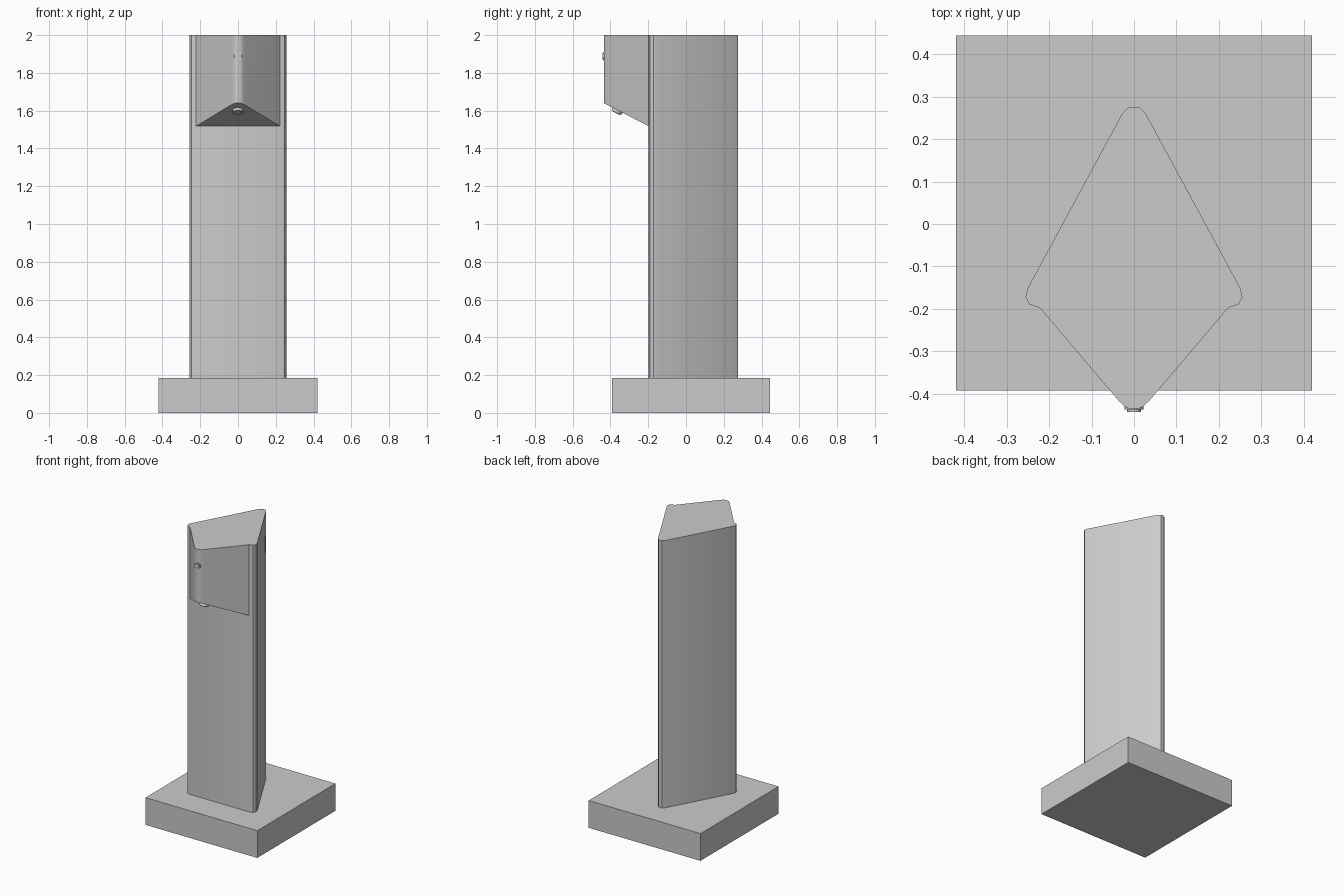
import bpy, bmesh, math
from mathutils import Vector

if "Cube" in bpy.data.objects:
    bpy.data.objects.remove(bpy.data.objects["Cube"])


def prism(name, outline, bottom, top):
    """Extrude a plan outline; bottom(y) gives the height of the lower edge."""
    bm = bmesh.new()
    lo = [bm.verts.new((x, y, bottom(y))) for x, y in outline]
    hi = [bm.verts.new((x, y, top)) for x, y in outline]
    n = len(outline)
    bm.faces.new(lo[::-1])
    bm.faces.new(hi)
    for i in range(n):
        j = (i + 1) % n
        bm.faces.new((lo[i], lo[j], hi[j], hi[i]))
    bmesh.ops.recalc_face_normals(bm, faces=bm.faces[:])
    me = bpy.data.meshes.new(name)
    bm.to_mesh(me)
    bm.free()
    ob = bpy.data.objects.new(name, me)
    bpy.context.collection.objects.link(ob)
    smooth(ob)
    return ob


def smooth(ob):
    bpy.ops.object.select_all(action='DESELECT')
    ob.select_set(True)
    bpy.context.view_layer.objects.active = ob
    bpy.ops.object.shade_smooth_by_angle(angle=math.radians(35))


def mirrored(half):
    return half + [(-x, y) for x, y in reversed(half)]


def disc(name, start, direction, radius, length):
    """Short cylinder growing from start along direction."""
    d = Vector(direction).normalized()
    bpy.ops.mesh.primitive_cylinder_add(vertices=24, radius=radius, depth=length,
                                        location=Vector(start) + d * length / 2)
    ob = bpy.context.object
    ob.name = name
    ob.rotation_euler = d.to_track_quat('Z', 'Y').to_euler()
    smooth(ob)


# square foot
prism("base_plinth", mirrored([(0.42, -0.393), (0.42, 0.445)]), lambda y: 0.0, 0.185)

# rounded triangular column
column = mirrored([(0.222, -0.198), (0.246, -0.19), (0.256, -0.172), (0.25, -0.15),
                   (0.028, 0.26), (0.012, 0.276)])
prism("column", column, lambda y: 0.185, 2.0)

# projecting wedge head with a sloped underside
slope = (1.64 - 1.518) / (0.435 - 0.198)
head = mirrored([(0.012, -0.435), (0.022, -0.43), (0.036, -0.417), (0.222, -0.198)])
prism("head", head, lambda y: 1.518 - slope * (y + 0.198), 2.0)

# front lens, set into the nose
disc("front_lens_rim", (0, -0.42, 1.888), (0, -1, 0), 0.022, 0.018)
disc("front_lens", (0, -0.42, 1.888), (0, -1, 0), 0.016, 0.023)

# lamp on the underside
down = Vector((0, -slope, -1)).normalized()
spot = Vector((0, -0.362, 1.518 + slope * 0.164))
disc("lamp_rim", spot - down * 0.01, down, 0.029, 0.025)
disc("lamp_lens", spot - down * 0.01, down, 0.02, 0.028)
